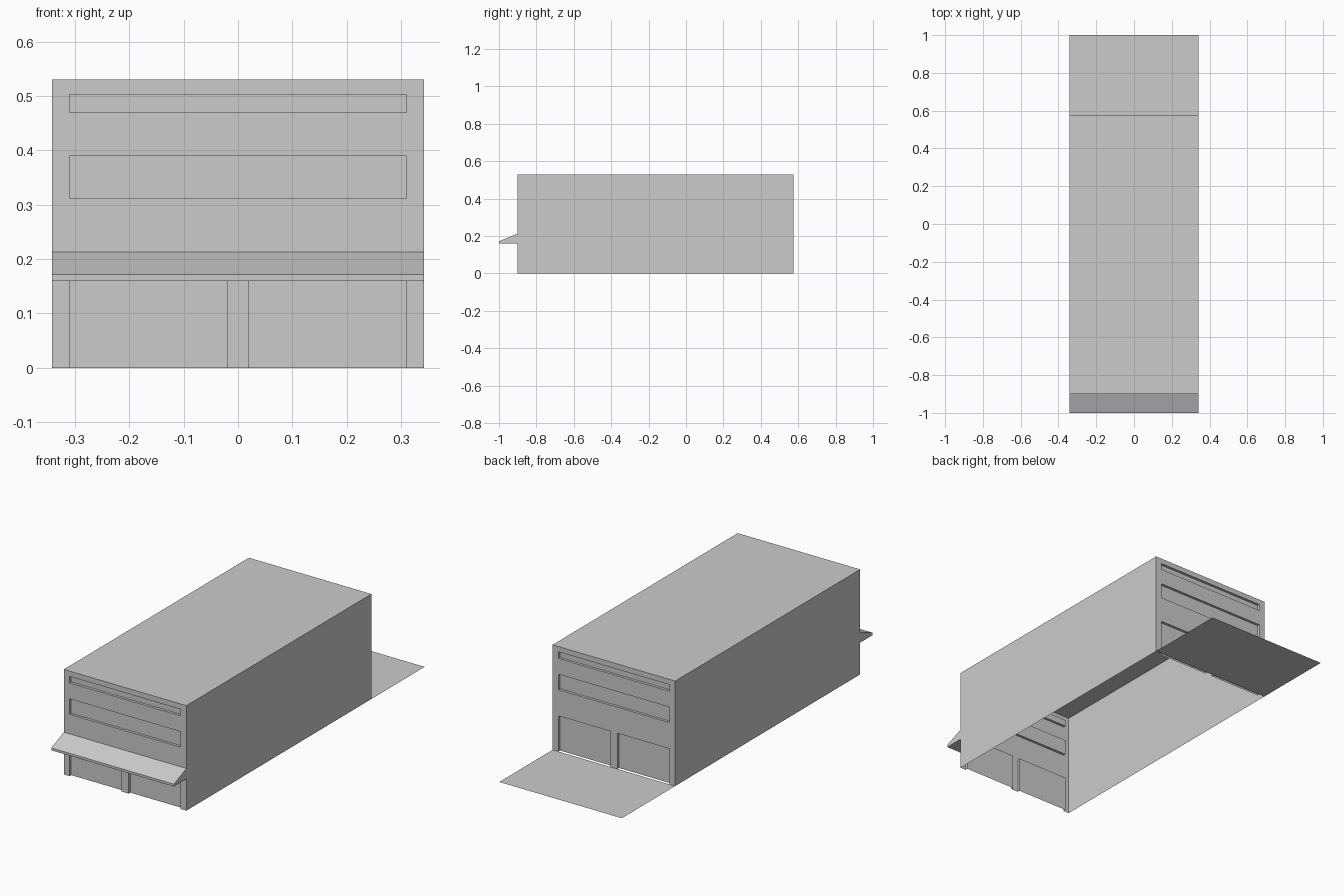
import bpy
import bmesh
import math

cube = bpy.data.objects.get("Cube")
if cube:
    bpy.data.objects.remove(cube, do_unlink=True)

HALF_W, HEIGHT = 0.342, 0.53
FRONT, BACK, END = -0.9, 0.575, 1.0
RECESS = 0.013

concrete = bpy.data.materials.new("concrete_grey")
concrete.use_nodes = True
grey = (0.6, 0.6, 0.6, 1)
concrete.diffuse_color = grey
concrete.node_tree.nodes["Principled BSDF"].inputs["Base Color"].default_value = grey


def add_object(name, bm):
    mesh = bpy.data.meshes.new(name)
    bm.to_mesh(mesh)
    bm.free()
    mesh.materials.append(concrete)
    obj = bpy.data.objects.new(name, mesh)
    bpy.context.collection.objects.link(obj)
    return obj


def sweep(name, profile, axis_point, closed):
    """Stretch a profile across the full width, capping it when closed."""
    bm = bmesh.new()
    left = [bm.verts.new(axis_point(-HALF_W, p)) for p in profile]
    right = [bm.verts.new(axis_point(HALF_W, p)) for p in profile]
    count = len(profile)
    for i in range(count if closed else count - 1):
        j = (i + 1) % count
        bm.faces.new((left[i], left[j], right[j], right[i]))
    if closed:
        bm.faces.new(left[::-1])
        bm.faces.new(right)
        bmesh.ops.recalc_face_normals(bm, faces=bm.faces)
    return add_object(name, bm)


def end_wall(name, y, angle):
    """Wall with two window bands and two doors pushed inwards."""
    xs = [-HALF_W, -0.31, -0.02, 0.02, 0.31, HALF_W]
    zs = [0, 0.18, 0.312, 0.39, 0.47, 0.503, HEIGHT]
    bm = bmesh.new()
    grid = [[bm.verts.new((x, 0, z)) for x in xs] for z in zs]
    pushed = []
    for r in range(len(zs) - 1):
        for c in range(len(xs) - 1):
            face = bm.faces.new((grid[r][c], grid[r][c + 1],
                                 grid[r + 1][c + 1], grid[r + 1][c]))
            window = r in (2, 4) and 1 <= c <= 3
            door = r == 0 and c in (1, 3)
            if window or door:
                pushed.append(face)
    new = bmesh.ops.extrude_face_region(bm, geom=pushed)["geom"]
    for v in new:
        if isinstance(v, bmesh.types.BMVert):
            v.co.y += RECESS
    # drop leftover outer faces and the thresholds at ground level
    spare = [f for f in pushed if f.is_valid]
    spare += [f for f in bm.faces if all(v.co.z < 0.001 for v in f.verts)]
    bmesh.ops.delete(bm, geom=spare, context='FACES')
    bm.normal_update()
    wall = add_object(name, bm)
    wall.location.y = y
    wall.rotation_euler.z = angle
    return wall


# Side walls and roof, open underneath
bm = bmesh.new()
section = [(HALF_W, 0), (HALF_W, HEIGHT), (-HALF_W, HEIGHT), (-HALF_W, 0)]
near = [bm.verts.new((x, FRONT, z)) for x, z in section]
far = [bm.verts.new((x, BACK, z)) for x, z in section]
for i in range(3):
    bm.faces.new((near[i], far[i], far[i + 1], near[i + 1]))
add_object("side_walls_and_roof", bm)

# End walls
end_wall("front_wall", FRONT, 0)
end_wall("back_wall", BACK, math.pi)

# Sloping canopy over the front doors
sweep("front_canopy", [(FRONT, 0.16), (FRONT, 0.213), (-1, 0.172), (-1, 0.16)],
      lambda x, p: (x, p[0], p[1]), True)

# Flat yard behind the building
sweep("back_yard", [(END, 0), (BACK, 0)], lambda x, p: (x, p[0], p[1]), False)
